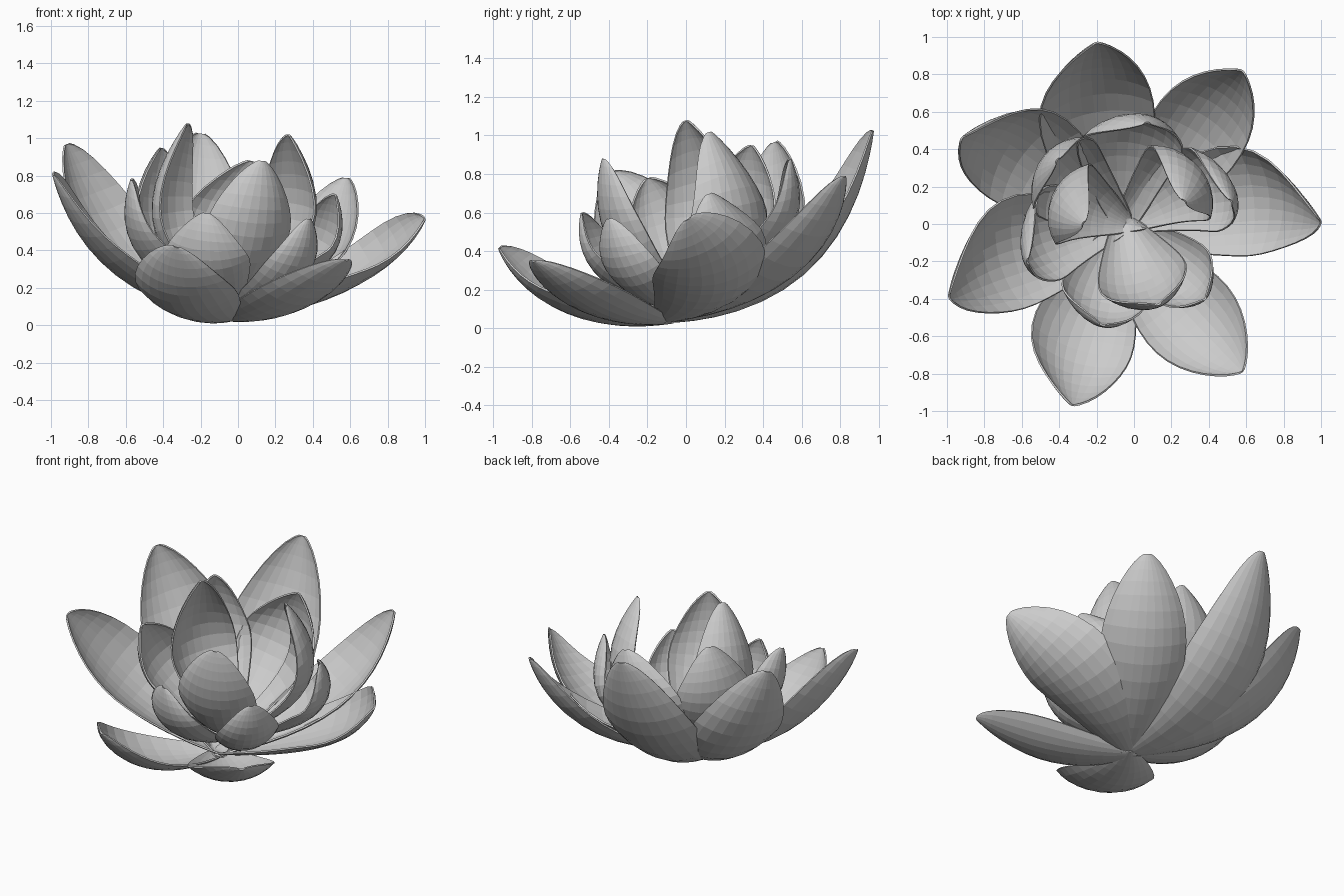
import bpy, bmesh
from math import sin, cos, pi
from mathutils import Vector

cube = bpy.data.objects.get("Cube")
if cube:
    bpy.data.objects.remove(cube)

grey = bpy.data.materials.new("petal grey")
grey.use_nodes = True
color = (0.6, 0.6, 0.6, 1)
grey.diffuse_color = color
grey.node_tree.nodes["Principled BSDF"].inputs["Base Color"].default_value = color

ROWS, COLS = 18, 10


def petal(name, base, belly, tip, half_width, arc):
    """Cupped petal along a curve from base through belly to tip."""
    base, belly, tip = Vector(base), Vector(belly), Vector(tip)
    out = Vector((belly.x - base.x, belly.y - base.y, 0)).normalized()
    base -= out * 0.06  # roots overlap in the middle
    ctrl = 2 * belly - (base + tip) / 2
    side = Vector((-out.y, out.x, 0))
    bm = bmesh.new()
    rows = []
    for i in range(ROWS + 1):
        # rows crowd towards both ends, so that the tip is round
        t = 0.5 - 0.497 * cos(pi * i / ROWS)
        p = base * (1 - t) ** 2 + ctrl * 2 * t * (1 - t) + tip * t * t
        tangent = ((ctrl - base) * (1 - t) + (tip - ctrl) * t).normalized()
        across = (side - tangent * side.dot(tangent)).normalized()
        inward = tangent.cross(across)
        if inward.dot(Vector((0, 0, 1)) - out) < 0:
            inward.negate()
        w = half_width * sin(pi * t ** 1.15) ** 0.58
        r = w / sin(arc)
        row = []
        for j in range(COLS + 1):
            a = arc * (2 * j / COLS - 1)
            row.append(bm.verts.new(p + across * r * sin(a) + inward * r * (1 - cos(a))))
        rows.append(row)
    for r0, r1 in zip(rows, rows[1:]):
        for j in range(COLS):
            bm.faces.new((r0[j], r0[j + 1], r1[j + 1], r1[j]))
    bmesh.ops.recalc_face_normals(bm, faces=bm.faces)
    mesh = bpy.data.meshes.new(name)
    bm.to_mesh(mesh)
    bm.free()
    mesh.materials.append(grey)
    obj = bpy.data.objects.new(name, mesh)
    bpy.context.collection.objects.link(obj)
    # thin leaf thickness
    solid = obj.modifiers.new("thickness", "SOLIDIFY")
    solid.thickness = 0.01
    solid.offset = 0


# Outer ring: belly point, tip point, half width
outer = {
    "back": ((-0.21, 0.6, 0.28), (-0.2, 0.97, 1.03), 0.31),
    "back_left": ((0.34, 0.49, 0.25), (0.58, 0.82, 0.79), 0.26),
    "left": ((0.55, 0.14, 0.18), (1.0, 0.01, 0.57), 0.3),
    "front_left": ((0.28, -0.48, 0.08), (0.58, -0.79, 0.35), 0.26),
    "front": ((-0.28, -0.6, 0.08), (-0.33, -0.97, 0.42), 0.28),
    "right": ((-0.65, -0.14, 0.27), (-0.99, -0.39, 0.81), 0.3),
    "back_right": ((-0.59, 0.38, 0.3), (-0.92, 0.46, 0.97), 0.29),
}
for key, (belly, tip, width) in outer.items():
    petal("outer_petal_" + key, (-0.05, -0.12, 0.03), belly, tip, width, 0.75)

# Inner ring: more upright and more cupped
inner = {
    "tall_right": ((-0.42, 0.15, 0.5), (-0.27, 0.0, 1.08), 0.23),
    "back_right": ((-0.44, 0.3, 0.45), (-0.41, 0.34, 0.95), 0.25),
    "right": ((-0.51, -0.05, 0.35), (-0.57, -0.2, 0.78), 0.25),
    "back": ((-0.02, 0.5, 0.42), (0.07, 0.54, 0.88), 0.28),
    "tall_left": ((0.32, 0.29, 0.47), (0.27, 0.12, 1.02), 0.25),
    "left": ((0.42, 0.22, 0.3), (0.52, 0.12, 0.7), 0.24),
    "front": ((0.07, -0.36, 0.4), (0.13, -0.43, 0.88), 0.24),
    "low_front": ((-0.18, -0.42, 0.25), (-0.17, -0.54, 0.6), 0.23),
    "front_left": ((0.28, -0.29, 0.22), (0.38, -0.4, 0.57), 0.19),
}
for key, (belly, tip, width) in inner.items():
    petal("inner_petal_" + key, (-0.05, 0.0, 0.08), belly, tip, width, 0.95)
